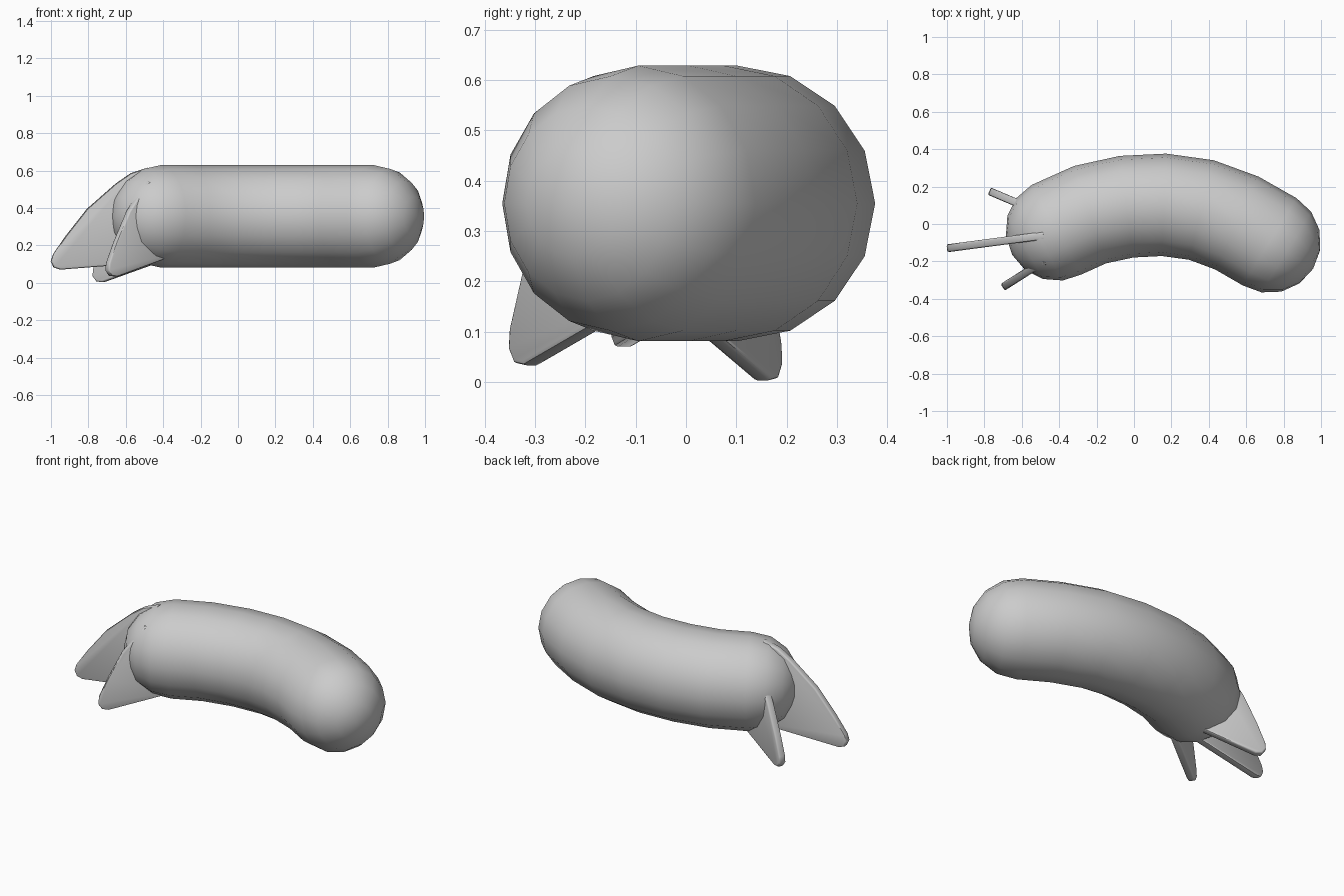
import bpy, bmesh, math
from mathutils import Vector, Matrix

if "Cube" in bpy.data.objects:
    bpy.data.objects.remove(bpy.data.objects["Cube"])

R, ZC, SIDES, CAP = 0.274, 0.355, 16, 4


def finish(bm, name):
    bmesh.ops.recalc_face_normals(bm, faces=bm.faces)
    mesh = bpy.data.meshes.new(name)
    bm.to_mesh(mesh)
    bm.free()
    ob = bpy.data.objects.new(name, mesh)
    bpy.context.collection.objects.link(ob)
    bpy.ops.object.select_all(action='DESELECT')
    ob.select_set(True)
    bpy.context.view_layer.objects.active = ob
    bpy.ops.object.shade_smooth_by_angle(angle=math.radians(45))
    return ob


# Curved body: round section swept along a bent path, hemispherical ends
path = [(-.413, -.03), (-.235, .05), (-.04, .0925), (.16, .1025),
        (.36, .075), (.55, .005), (.725, -.095)]
pts = [Vector((x, y, ZC)) for x, y in path]
tans = [(pts[min(i + 1, 6)] - pts[max(i - 1, 0)]).normalized() for i in range(7)]
tans[0] = Vector((.87, .49, 0)).normalized()
tans[-1] = Vector((.85, -.525, 0)).normalized()

rings = [(p, t, R) for p, t in zip(pts, tans)]
for k in range(1, CAP):
    a = math.pi / 2 * k / CAP
    off, rad = R * math.sin(a), R * math.cos(a)
    rings.insert(0, (pts[0] - tans[0] * off, tans[0], rad))
    rings.append((pts[-1] + tans[-1] * off, tans[-1], rad))

bm = bmesh.new()
loops = []
for c, t, r in rings:
    side = Vector((-t.y, t.x, 0))
    loops.append([bm.verts.new(c + side * r * math.cos(a) + Vector((0, 0, r * math.sin(a))))
                  for a in (2 * math.pi * i / SIDES for i in range(SIDES))])
for a, b in zip(loops, loops[1:]):
    for i in range(SIDES):
        j = (i + 1) % SIDES
        bm.faces.new((a[i], a[j], b[j], b[i]))
for loop, pole in ((loops[0], pts[0] - tans[0] * R), (loops[-1], pts[-1] + tans[-1] * R)):
    v = bm.verts.new(pole)
    for i in range(SIDES):
        bm.faces.new((loop[i], loop[(i + 1) % SIDES], v))
finish(bm, "body")


# Fins: swept-back plate with a curved upper edge, sunk into the body end
def fin(name, tip, heading, pitch, long=False):
    edge = [(.05, 0), (.015, .012), (0, .045), (.012, .082), (.08, .18), (.195, .325), (.35, .46)]
    root = [(.43, .515), (.52, .545), (.56, .04)] if long else [(.42, .42), (.48, .04)]
    bm = bmesh.new()
    half = 0.021
    turn = Matrix.Rotation(-math.radians(pitch), 4, 'Y')
    pivot = Vector((.05, 0, 0))
    place = (Matrix.Translation(tip) @ Matrix.Rotation(math.radians(heading), 4, 'Z')
             @ Matrix.Translation(pivot) @ turn @ Matrix.Translation(-pivot))
    vs = [bm.verts.new(place @ Vector((u, -half, z))) for u, z in edge + root]
    f = bm.faces.new(vs)
    ext = bmesh.ops.extrude_face_region(bm, geom=[f])
    across = place.to_3x3() @ Vector((0, 2 * half, 0))
    bmesh.ops.translate(bm, vec=across,
                        verts=[g for g in ext['geom'] if isinstance(g, bmesh.types.BMVert)])
    bmesh.ops.recalc_face_normals(bm, faces=bm.faces)
    rims = [e for e in bm.edges if any(len(g.verts) > 4 for g in e.link_faces)]
    bmesh.ops.bevel(bm, geom=rims, offset=.009, segments=2, profile=.5, affect='EDGES')
    finish(bm, name)


fin("tail_fin_middle", (-1.0, -.13, .07), 7.5, 0, True)
fin("tail_fin_front", (-.695, -.334, .033), 32.5, 12)
fin("tail_fin_back", (-.765, .172, .003), -23, 13)
